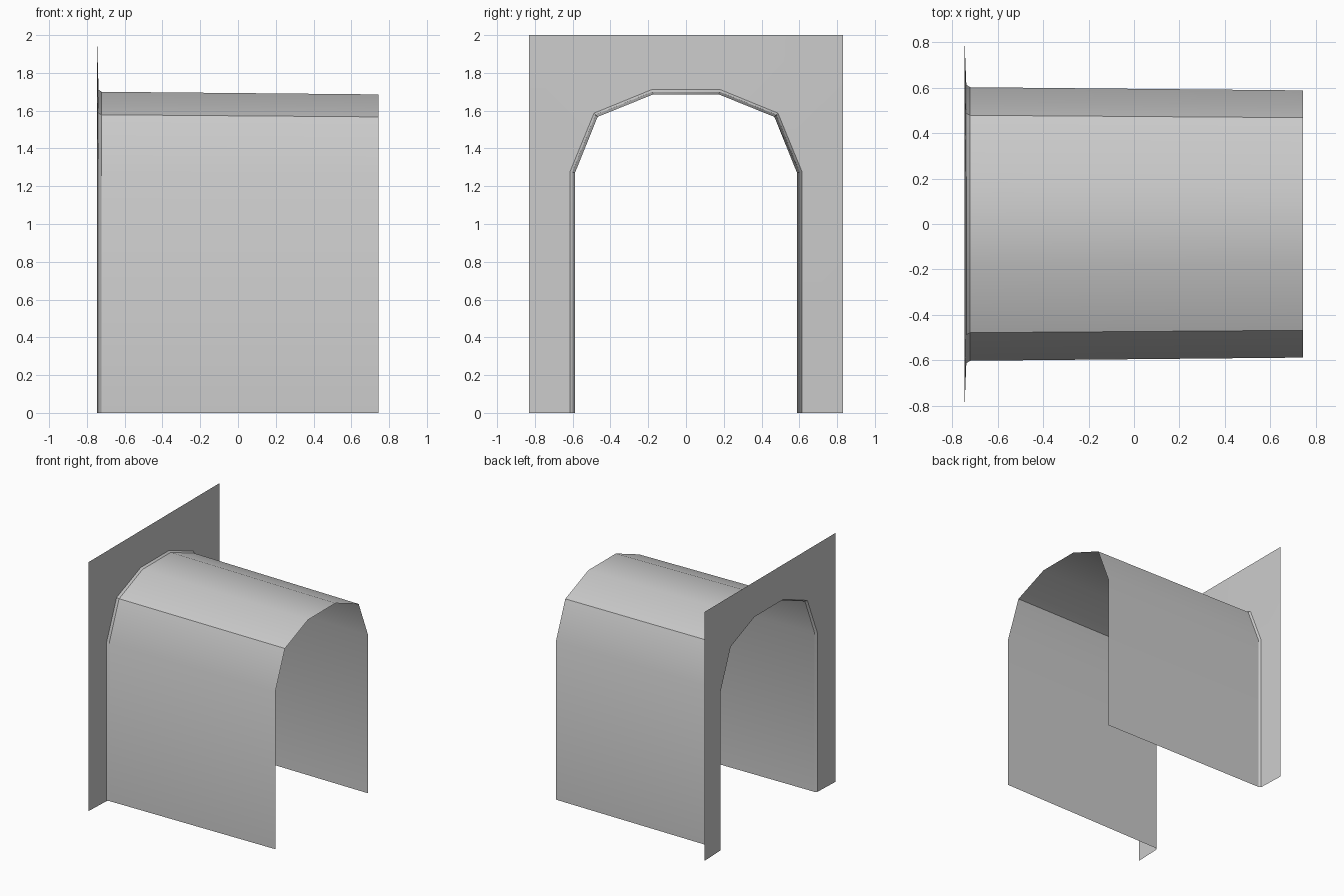
import bpy, bmesh, math

if "Cube" in bpy.data.objects:
    bpy.data.objects.remove(bpy.data.objects["Cube"])


def arch(d):
    """Full arch outline (y, z), offset outwards by d from the narrow end."""
    half = [(0.588 + d, 0), (0.588 + d, 1.27 + 0.4 * d),
            (0.468 + 0.75 * d, 1.567 + 0.8 * d), (0.174 + 0.35 * d, 1.686 + d)]
    return half + [(-y, z) for y, z in reversed(half)]


def plate():
    """Rectangular outline with one point per arch point."""
    half = [(0.83, 0), (0.83, 1.27), (0.83, 2), (0.18, 2)]
    return half + [(-y, z) for y, z in reversed(half)]


# Sections along x: end wall rim, wall opening, rounded lip, tapered tunnel end
sections = [(-0.747, plate()), (-0.738, arch(0.025)),
            (-0.722, arch(0.014)), (0.745, arch(0.0))]

bm = bmesh.new()
rows = [[bm.verts.new((x, y, z)) for y, z in pts] for x, pts in sections]
for a, b in zip(rows, rows[1:]):
    for j in range(len(a) - 1):
        bm.faces.new((a[j], a[j + 1], b[j + 1], b[j]))
bm.normal_update()
# Point the shell outwards
top = max(bm.faces, key=lambda f: abs(f.normal.z) * f.calc_area())
if top.normal.z < 0:
    bmesh.ops.reverse_faces(bm, faces=bm.faces[:])

mesh = bpy.data.meshes.new("arched_tunnel")
bm.to_mesh(mesh)
bm.free()
tunnel = bpy.data.objects.new("arched_tunnel", mesh)
bpy.context.collection.objects.link(tunnel)

# Soft arch facets, crisp wall edge
bpy.context.view_layer.objects.active = tunnel
tunnel.select_set(True)
bpy.ops.object.shade_smooth_by_angle(angle=math.radians(30))
